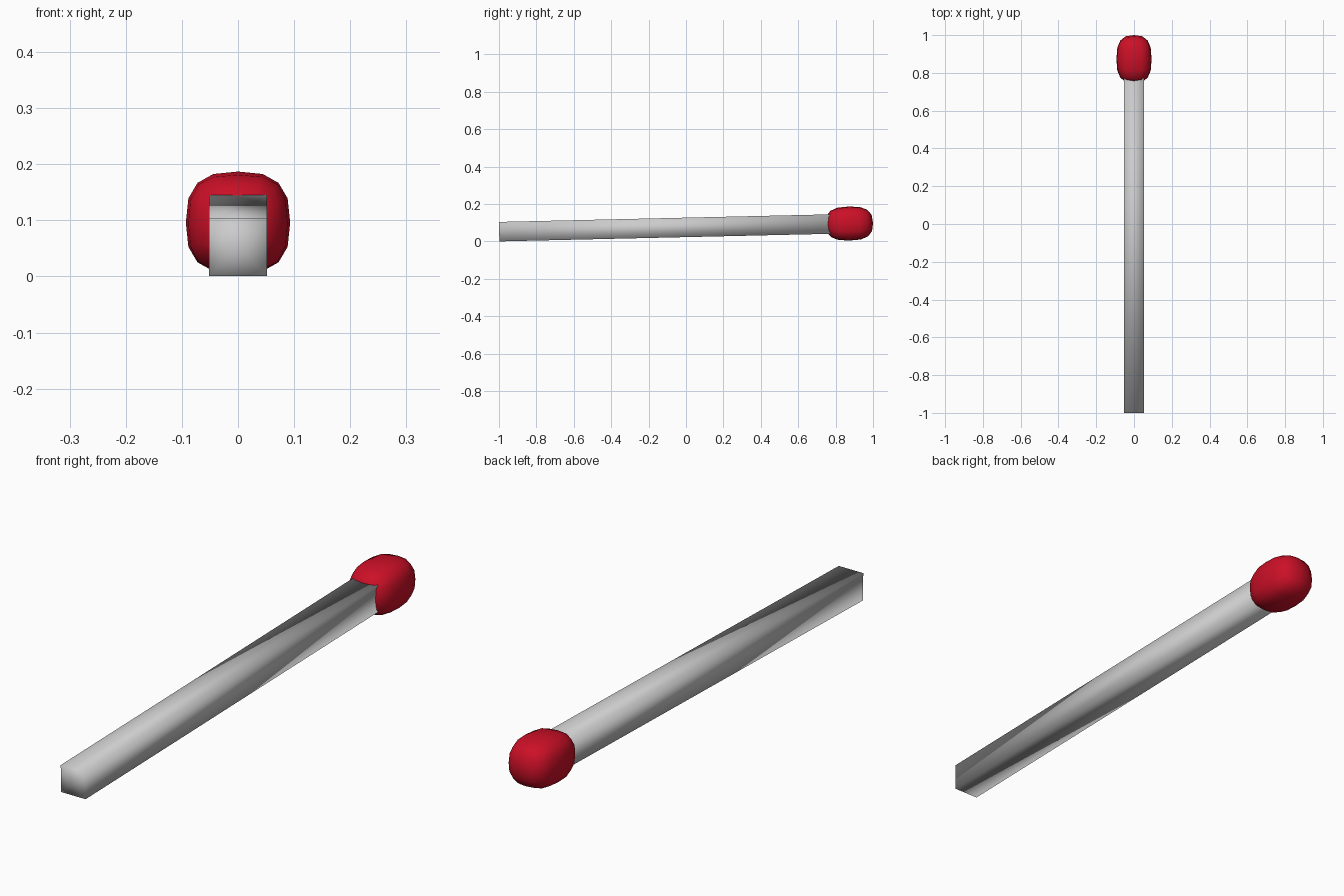
import bpy, bmesh, math
from mathutils import Matrix, Vector

if "Cube" in bpy.data.objects:
    bpy.data.objects.remove(bpy.data.objects["Cube"])

TILT = math.radians(1.31)


def make_object(name, bm):
    bmesh.ops.recalc_face_normals(bm, faces=bm.faces)
    mesh = bpy.data.meshes.new(name)
    bm.to_mesh(mesh)
    bm.free()
    for poly in mesh.polygons:
        poly.use_smooth = True
    obj = bpy.data.objects.new(name, mesh)
    bpy.context.collection.objects.link(obj)
    return obj


# Square wooden stick, softly shaded, leaning slightly up towards the head
start, end = Vector((0, -0.999, 0.0525)), Vector((0, 0.80, 0.0937))
place = (Matrix.Translation((start + end) / 2)
         @ Matrix.Rotation(TILT - math.pi / 2, 4, 'X')
         @ Matrix.Rotation(math.pi / 4, 4, 'Z'))
bm = bmesh.new()
radius = 0.052 * math.sqrt(2)
bmesh.ops.create_cone(bm, cap_ends=True, cap_tris=True, segments=4,
                      radius1=radius, radius2=radius,
                      depth=(end - start).length, matrix=place)
make_object("stick", bm)

# Match head: gridded cube puffed into a boxy ellipsoid
bm = bmesh.new()
bmesh.ops.create_cube(bm, size=2)
bmesh.ops.subdivide_edges(bm, edges=bm.edges[:], cuts=3, use_grid_fill=True)
POWER = 2.75
half = Vector((0.093, 0.127, 0.091))
for v in bm.verts:
    norm = sum(abs(c) ** POWER for c in v.co) ** (1 / POWER)
    v.co = Vector(c / norm * h for c, h in zip(v.co, half))
bm.transform(Matrix.Translation((0, 0.873, 0.096)) @ Matrix.Rotation(TILT, 4, 'X'))
head = make_object("match_head", bm)
red = bpy.data.materials.new("red")
red.diffuse_color = (0.6, 0.005, 0.02, 1)
red.use_nodes = True
red.node_tree.nodes["Principled BSDF"].inputs["Base Color"].default_value = red.diffuse_color
head.data.materials.append(red)
